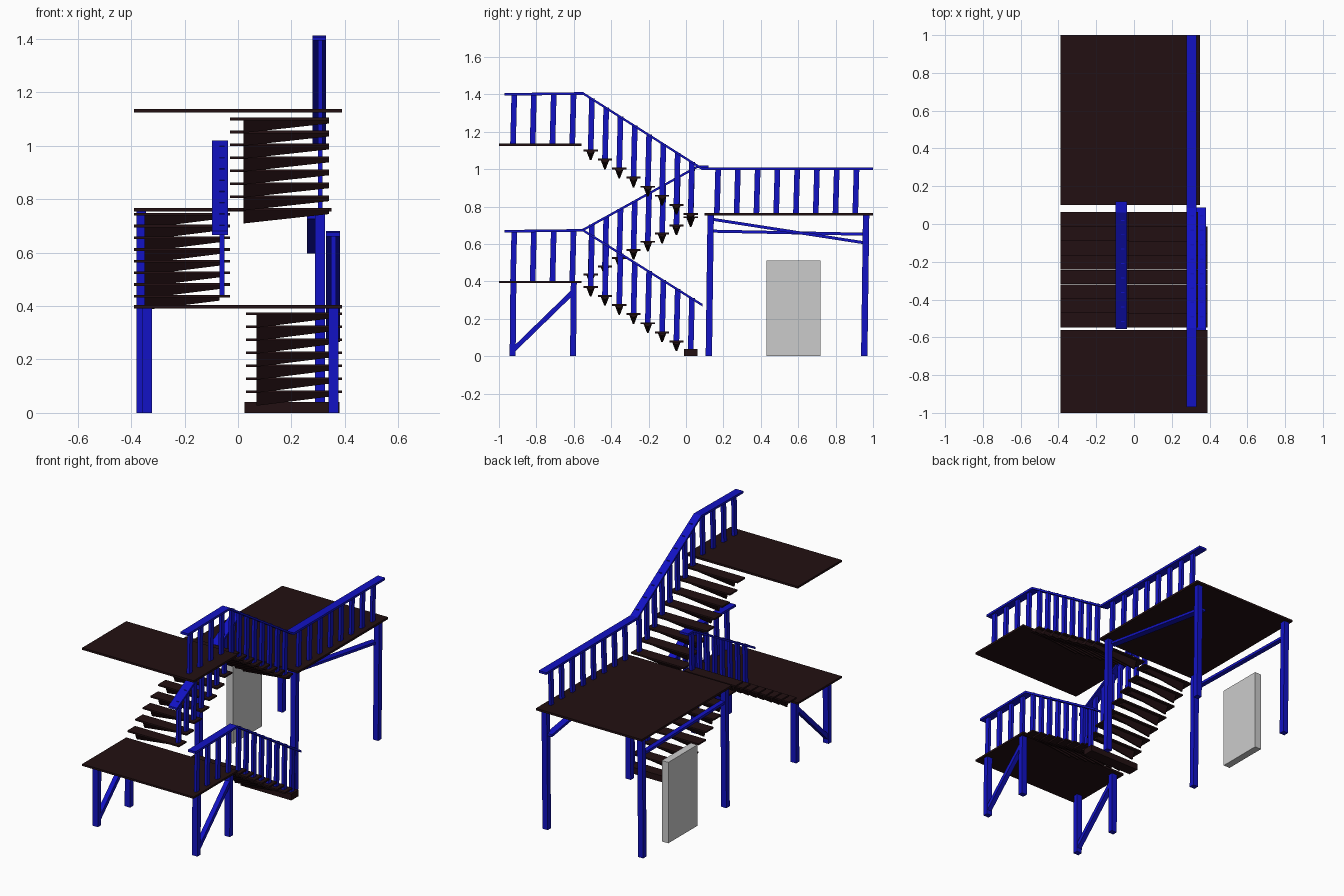
import bpy, bmesh

if "Cube" in bpy.data.objects:
    bpy.data.objects.remove(bpy.data.objects["Cube"])


def material(name, rgb):
    m = bpy.data.materials.new(name)
    m.diffuse_color = (*rgb, 1)
    m.use_nodes = True
    m.node_tree.nodes["Principled BSDF"].inputs["Base Color"].default_value = m.diffuse_color
    return m


BROWN = material("dark_wood", (0.016, 0.005, 0.006))
BLUE = material("blue_paint", (0.006, 0.006, 0.55))


def loft(name, x0, sec0, x1, sec1, mat):
    """Join two matching (y, z) outlines standing at x0 and x1."""
    bm = bmesh.new()
    a = [bm.verts.new((x0, y, z)) for y, z in sec0]
    b = [bm.verts.new((x1, y, z)) for y, z in sec1]
    bm.faces.new(a)
    bm.faces.new(b[::-1])
    n = len(a)
    for i in range(n):
        j = (i + 1) % n
        bm.faces.new((a[j], a[i], b[i], b[j]))
    bmesh.ops.recalc_face_normals(bm, faces=bm.faces)
    me = bpy.data.meshes.new(name)
    bm.to_mesh(me)
    bm.free()
    ob = bpy.data.objects.new(name, me)
    bpy.context.collection.objects.link(ob)
    if mat:
        me.materials.append(mat)
    return ob


def prism(name, x0, x1, outline, mat):
    return loft(name, x0, outline, x1, outline, mat)


def box(name, x0, x1, y0, y1, z0, z1, mat):
    return prism(name, x0, x1, [(y0, z0), (y1, z0), (y1, z1), (y0, z1)], mat)


def post(name, x, y, z0, z1, wx, wy, lean):
    """Upright that leans slightly towards the back."""
    h = wy / 2
    prism(name, x - wx / 2, x + wx / 2,
          [(y - h, z0), (y + h, z0), (y + h + lean, z1), (y - h + lean, z1)], BLUE)


def strip(name, x0, x1, path, t, mat):
    """Bar of vertical thickness t whose top follows a (y, z) path."""
    prism(name, x0, x1, path + [(y, z - t) for y, z in path[::-1]], mat)


def height(path, y):
    for (ya, za), (yb, zb) in zip(path, path[1:]):
        if ya <= y <= yb:
            return za + (zb - za) * (y - ya) / (yb - ya)


# Platforms
box("lower_landing", -0.39, 0.39, -1.0, -0.56, 0.391, 0.403, BROWN)
box("middle_platform", -0.39, 0.35, 0.1, 1.0, 0.753, 0.766, BROWN)
box("top_landing", -0.39, 0.39, -1.0, -0.56, 1.125, 1.138, BROWN)

# Stair flights: treads with tapered wedge supports
STEP_Y = [0.025 - 0.0764 * i for i in range(8)]


def flight(name, x0, x1, bx0, bx1, z_front, z_back, first=0):
    for i in range(first, 8):
        y = STEP_Y[i]
        z = z_back + (z_front - z_back) * i / 7
        box(name + "_tread", x0, x1, y - 0.038, y + 0.038, z - 0.01, z, BROWN)
        zt = z - 0.01
        loft(name + "_bracket",
             bx0, [(y - 0.022, zt), (y + 0.022, zt), (y + 0.004, zt - 0.047), (y - 0.004, zt - 0.047)],
             bx1, [(y - 0.022, zt), (y + 0.022, zt), (y + 0.004, zt - 0.012), (y - 0.004, zt - 0.012)],
             BROWN)


flight("lower_flight", 0.03, 0.39, 0.07, 0.35, 0.376, 0.035, first=1)
box("bottom_step", 0.025, 0.38, -0.01, 0.062, 0, 0.04, BROWN)
flight("middle_flight", -0.39, -0.03, -0.35, -0.07, 0.442, 0.748)
flight("upper_flight", -0.03, 0.34, 0.02, 0.34, 1.105, 0.766)

# Handrails
LOWER = [(-0.97, 0.675), (-0.55, 0.68), (0.088, 0.28)]
MIDDLE = [(-0.555, 0.68), (0.06, 1.02), (0.12, 1.02)]
UPPER = [(-0.97, 1.407), (-0.55, 1.412), (0.085, 1.01), (1.0, 1.01)]
strip("lower_handrail", 0.33, 0.382, LOWER, 0.014, BLUE)
strip("middle_handrail", -0.098, -0.038, MIDDLE, 0.014, BLUE)
strip("upper_handrail", 0.278, 0.33, UPPER, 0.014, BLUE)


# Balusters
def balusters(name, x, path, spots):
    for y, z in spots:
        post(name, x, y, z, height(path, y + 0.006) - 0.005, 0.018, 0.03, 0.007)


def on_steps(front, back):
    return [(y, back + (front - back) * i / 7 - 0.005) for i, y in enumerate(STEP_Y)]


LANDING_Y = [-0.925, -0.82, -0.714, -0.608]
balusters("lower_baluster", 0.358, LOWER,
          [(y, 0.4) for y in LANDING_Y] + on_steps(0.376, 0.035))
balusters("middle_baluster", -0.06, MIDDLE, on_steps(0.442, 0.748))
balusters("upper_baluster", 0.308, UPPER,
          [(y, 1.135) for y in LANDING_Y] + on_steps(1.105, 0.766)
          + [(0.165 + 0.1057 * i, 0.763) for i in range(8)])

# Legs and diagonal braces under the lower landing
for x in (-0.34, 0.357):
    for y in (-0.927, -0.604):
        post("lower_leg", x, y, 0, 0.393, 0.038, 0.032, 0.004)
    strip("lower_brace", x - 0.015, x + 0.015, [(-0.925, 0.05), (-0.6, 0.366)], 0.036, BLUE)

# Legs and braces under the middle platform
for x in (-0.362, 0.307):
    for y in (0.122, 0.953):
        post("middle_leg", x, y, 0, 0.756, 0.036, 0.034, 0.01)
strip("right_platform_brace", 0.258, 0.3, [(0.13, 0.742), (0.97, 0.612)], 0.016, BLUE)
strip("left_platform_brace", -0.375, -0.345, [(0.13, 0.677), (0.97, 0.66)], 0.016, BLUE)

# Door leaf below the middle platform
box("door", -0.38, -0.335, 0.43, 0.72, 0, 0.512, None)
